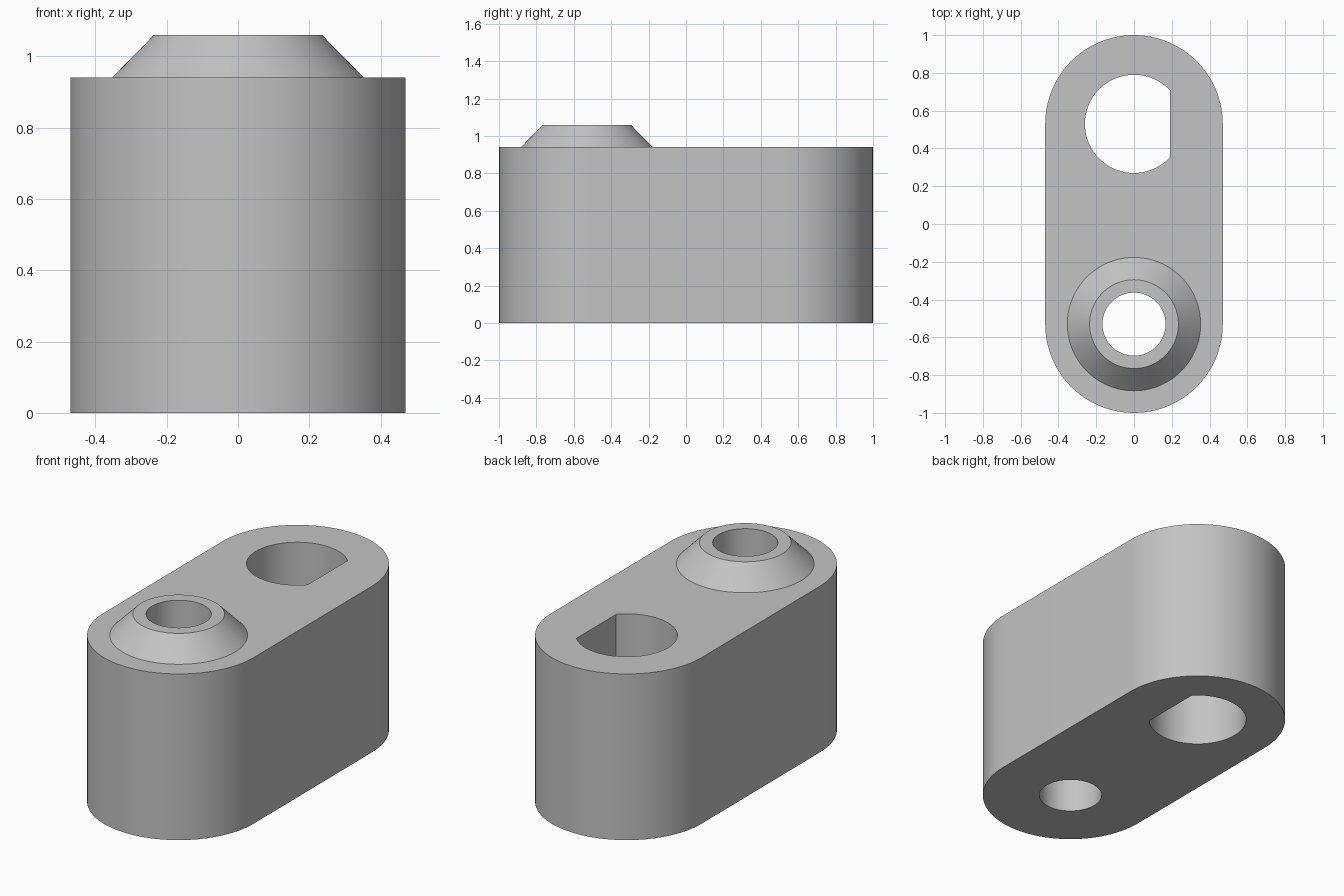
import bpy, bmesh, math

if "Cube" in bpy.data.objects:
    bpy.data.objects.remove(bpy.data.objects["Cube"])

HALF_WIDTH, CENTRE_Y = 0.47, 0.53
BODY_TOP, BOSS_TOP = 0.94, 1.06


def arc(radius, start, end, cy, steps):
    """Points on an arc (degrees) centred on x = 0, y = cy."""
    angles = [math.radians(start + (end - start) * i / steps) for i in range(steps + 1)]
    return [(radius * math.cos(a), cy + radius * math.sin(a)) for a in angles]


def circle(radius, cy, steps=96):
    return arc(radius, 0, 360, cy, steps)[:-1]


def loft(name, sections):
    """Closed solid through (outline, z) sections with equal point counts."""
    bm = bmesh.new()
    rings = [[bm.verts.new((x, y, z)) for x, y in pts] for pts, z in sections]
    for low, high in zip(rings, rings[1:]):
        for i in range(len(low)):
            j = (i + 1) % len(low)
            bm.faces.new((low[i], low[j], high[j], high[i]))
    bm.faces.new(rings[0][::-1])
    bm.faces.new(rings[-1])
    mesh = bpy.data.meshes.new(name)
    bm.to_mesh(mesh)
    bm.free()
    obj = bpy.data.objects.new(name, mesh)
    bpy.context.collection.objects.link(obj)
    return obj


def combine(target, tool, operation):
    """Apply a boolean and discard the tool object."""
    mod = target.modifiers.new(operation.lower(), 'BOOLEAN')
    mod.operation, mod.solver, mod.object = operation, 'EXACT', tool
    bpy.ops.object.select_all(action='DESELECT')
    bpy.context.view_layer.objects.active = target
    target.select_set(True)
    bpy.ops.object.modifier_apply(modifier=mod.name)
    bpy.data.objects.remove(tool)


# Body: rounded slot block
slot = arc(HALF_WIDTH, 0, 180, CENTRE_Y, 48) + arc(HALF_WIDTH, 180, 360, -CENTRE_Y, 48)
body = loft("link_block", [(slot, 0), (slot, BODY_TOP)])

# Conical boss, rooted inside the block
wide, narrow = circle(0.353, -CENTRE_Y), circle(0.235, -CENTRE_Y)
boss = loft("boss", [(wide, 0.7), (wide, BODY_TOP), (narrow, BOSS_TOP)])
combine(body, boss, 'UNION')

# Round through hole
bore = circle(0.167, -CENTRE_Y)
combine(body, loft("round_hole", [(bore, -0.2), (bore, 1.3)]), 'DIFFERENCE')

# D-shaped through hole, flat on the right
flat = math.degrees(math.acos(0.19 / 0.26))
d_bore = arc(0.26, flat, 360 - flat, CENTRE_Y, 72)
combine(body, loft("d_hole", [(d_bore, -0.2), (d_bore, 1.3)]), 'DIFFERENCE')

# Colour and shading
grey = bpy.data.materials.new("light_grey")
grey.diffuse_color = (0.55, 0.55, 0.55, 1)
grey.use_nodes = True
grey.node_tree.nodes["Principled BSDF"].inputs["Base Color"].default_value = grey.diffuse_color
body.data.materials.clear()
body.data.materials.append(grey)
for face in body.data.polygons:
    face.material_index = 0
bpy.ops.object.shade_smooth_by_angle(angle=math.radians(30))
